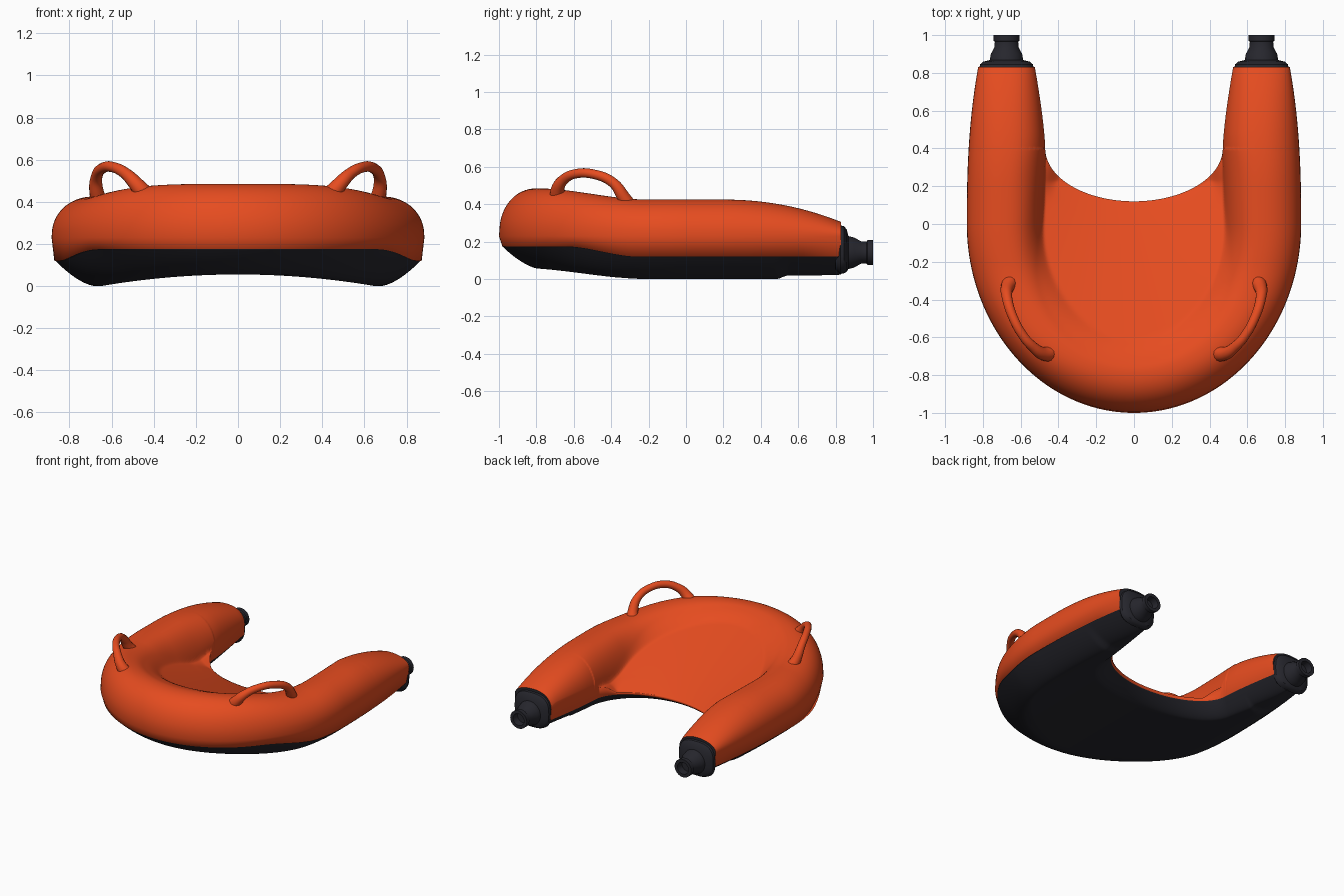
import bpy, bmesh
from math import sin, cos, pi, hypot
from mathutils import Vector
from mathutils.kdtree import KDTree

cube = bpy.data.objects.get("Cube")
if cube:
    bpy.data.objects.remove(cube, do_unlink=True)


def material(name, rgb):
    m = bpy.data.materials.new(name)
    m.use_nodes = True
    m.diffuse_color = (*rgb, 1)
    bsdf = m.node_tree.nodes["Principled BSDF"]
    bsdf.inputs["Base Color"].default_value = (*rgb, 1)
    bsdf.inputs["Roughness"].default_value = 0.6
    return m


orange = material("orange fabric", (0.79, 0.072, 0.014))
black = material("black rubber", (0.02, 0.02, 0.027))


def ramp(v, a, b):
    """0 at a, 1 at b, eased in between."""
    t = max(0.0, min(1.0, (v - a) / (b - a)))
    return t * t * (3 - 2 * t)


def mix(a, b, t):
    return a + (b - a) * t


def finish(name, bm, mats, angle):
    bmesh.ops.recalc_face_normals(bm, faces=bm.faces)
    me = bpy.data.meshes.new(name)
    bm.to_mesh(me)
    bm.free()
    ob = bpy.data.objects.new(name, me)
    bpy.context.collection.objects.link(ob)
    for m in mats:
        me.materials.append(m)
    smooth(ob, angle)


def smooth(ob, angle):
    bpy.ops.object.select_all(action="DESELECT")
    ob.select_set(True)
    bpy.context.view_layer.objects.active = ob
    bpy.ops.object.shade_smooth_by_angle(angle=angle)


# Outline of the horseshoe: straight arms, then elliptical bends
END = 0.83


def outer_x(y):
    return 0.885 - 0.06 * max(0, y / END) ** 2.5


def inner_x(y):
    return 0.47 + 0.055 * max(0, (y - 0.4) / 0.43) ** 1.4


def outer(t):
    if t < 0.35:
        y = END * (1 - t / 0.35)
        return Vector((outer_x(y), y))
    a = (t - 0.35) / 0.65 * pi / 2
    return Vector((0.885 * cos(a), -sin(a)))


def inner(t):
    if t < 0.35:
        y = mix(END, 0.4, t / 0.35)
        return Vector((inner_x(y), y))
    a = (t - 0.35) / 0.65 * pi / 2
    return Vector((0.47 * cos(a), 0.4 - 0.28 * sin(a)))


SAMPLES = 6000
tree = KDTree(SAMPLES + 1)
for k in range(SAMPLES + 1):
    tree.insert(outer(k / SAMPLES).to_3d(), k)
tree.balance()


def rim_height(y):
    h = 0.425 + 0.06 * ramp(y, -0.2, -0.8)
    return h - 0.12 * max(0, (y - 0.2) / 0.63) ** 2.1


def seam_height(y):
    return 0.12 + 0.055 * ramp(y, -0.25, -0.65)


def top_height(p, s, xi):
    d = tree.find(p.to_3d())[2]
    width = outer_x(p.y) - inner_x(p.y) if p.y > 0.4 else 0.41
    r = width / 2
    base = mix(0.23, mix(0.125, 0.19, ramp(xi, 0.38, 0.47)), s)
    h = rim_height(p.y)
    u = min(1, abs(1 - d / r))
    if d < r:
        return base + (h - base) * (1 - u ** 2.2) ** (1 / 2.2)
    # inside wall leans a little where it meets the deck
    bump = base + (h - base) * (1 - u ** 2.3) ** mix(0.45, 0.6, ramp(p.y, 0.5, 0.2))
    # deck falls from the front rim to a level edge at the opening
    run = max(0, hypot(p.x, p.y - 0.9) - 0.78)
    deck = 0.13 + 0.38 * run ** 0.95
    k = (0.05 + 0.08 * ramp(p.y, 0.0, -0.5)) * ramp(d, r, 2 * r) * ramp(s, 1, 0.85) + 1e-4
    g = max(k - abs(bump - deck), 0) / k
    return min(h, max(bump, deck) + g * g * k / 4)


def bottom_height(p, s, length):
    d = tree.find(p.to_3d())[2]
    zb = max(0.055 * (1 - (p.x / 0.65) ** 2), 0.06 * ramp(p.y, -0.2, -0.9),
             0.02 * ramp(p.y, 0.48, 0.55), 0)
    edge = min(1, (d - 0.018) / 0.19, (1 - s) * length / 0.13)
    return zb + (seam_height(p.y) - zb) * (1 - max(0, edge)) ** 1.6


# Float body: closed section swept round the horseshoe, half at a time
NT, NS = 150, 90
bm = bmesh.new()
spread = [mix((1 - cos(pi * j / NS)) / 2, j / NS, 0.4) for j in range(NS + 1)]
for side in (1, -1):
    rows = []
    for i in range(NT + 1):
        o, n = outer(i / NT), inner(i / NT)
        length = (n - o).length
        e = 0.018 / length
        row = []
        for s in spread:
            p = o.lerp(n, s)
            row.append((p, top_height(p, s, n.x)))
        for s in reversed(spread):
            s = mix(e, 1 - e * 0.5, s)
            p = o.lerp(n, s)
            row.append((p, bottom_height(p, s, length)))
        rows.append([bm.verts.new((side * p.x, p.y, z)) for p, z in row])
    count = len(rows[0])
    for a, b in zip(rows, rows[1:]):
        for j in range(count):
            k = (j + 1) % count
            f = bm.faces.new((a[j], a[k], b[k], b[j]))
            # upper fabric reaches down to the seam, rubber below
            f.material_index = 1 if NS < j < count - 1 else 0
    plate = bm.faces.new(rows[0])
    plate.material_index = 1
    for edge in plate.edges:
        edge.smooth = False
bmesh.ops.remove_doubles(bm, verts=bm.verts, dist=1e-5)
finish("float_body", bm, [orange, black], 2.4)

# End caps with hollow valve necks: y, half width, half height, centre z
CAP = [(0.80, 0.12, 0.10, 0.15), (0.825, 0.144, 0.13, 0.157),
       (0.845, 0.14, 0.126, 0.157), (0.86, 0.122, 0.112, 0.152),
       (0.868, 0.088, 0.088, 0.142), (0.90, 0.083, 0.08, 0.142),
       (0.935, 0.064, 0.06, 0.142), (0.965, 0.062, 0.058, 0.142),
       (0.97, 0.068, 0.066, 0.142), (1.0, 0.068, 0.066, 0.142),
       (1.0, 0.045, 0.043, 0.142), (0.95, 0.042, 0.04, 0.142)]


def power(v, e):
    return abs(v) ** e * (1 if v >= 0 else -1)


# Handles: arched loops that flare into the rim
PATH = [(0.64, -0.29, 0.36), (0.67, -0.335, 0.44), (0.672, -0.39, 0.515),
        (0.64, -0.495, 0.561), (0.585, -0.595, 0.562), (0.535, -0.65, 0.535),
        (0.485, -0.685, 0.485), (0.42, -0.68, 0.405)]
FLARE = [2, 1.4, 1.1, 1, 1, 1.1, 1.4, 2]

for side, label in ((1, "left"), (-1, "right")):
    bm = bmesh.new()
    rings = []
    for y, w, h, z in CAP:
        e = 0.7 if y < 0.865 else 1
        rings.append([bm.verts.new((side * 0.675 + w * power(cos(a), e), y,
                                    z + h * power(sin(a), e)))
                      for a in (2 * pi * k / 40 for k in range(40))])
    for a, b in zip(rings, rings[1:]):
        for k in range(40):
            m = (k + 1) % 40
            bm.faces.new((a[k], a[m], b[m], b[k]))
    bm.faces.new(rings[0])
    bm.faces.new(rings[-1])
    finish(label + "_end_cap", bm, [black], 0.6)

    cu = bpy.data.curves.new(label + "_handle", "CURVE")
    cu.dimensions = "3D"
    cu.bevel_depth = 0.025
    cu.bevel_resolution = 5
    cu.use_fill_caps = True
    sp = cu.splines.new("BEZIER")
    sp.resolution_u = 8
    sp.bezier_points.add(len(PATH) - 1)
    for bp, (x, y, z), r in zip(sp.bezier_points, PATH, FLARE):
        bp.co = (side * x, y, z)
        bp.radius = r
        bp.handle_left_type = bp.handle_right_type = "AUTO"
    cu.materials.append(orange)
    handle = bpy.data.objects.new(label + "_handle", cu)
    bpy.context.collection.objects.link(handle)
    bpy.ops.object.select_all(action="DESELECT")
    handle.select_set(True)
    bpy.context.view_layer.objects.active = handle
    bpy.ops.object.convert(target="MESH")
    smooth(handle, 0.9)
